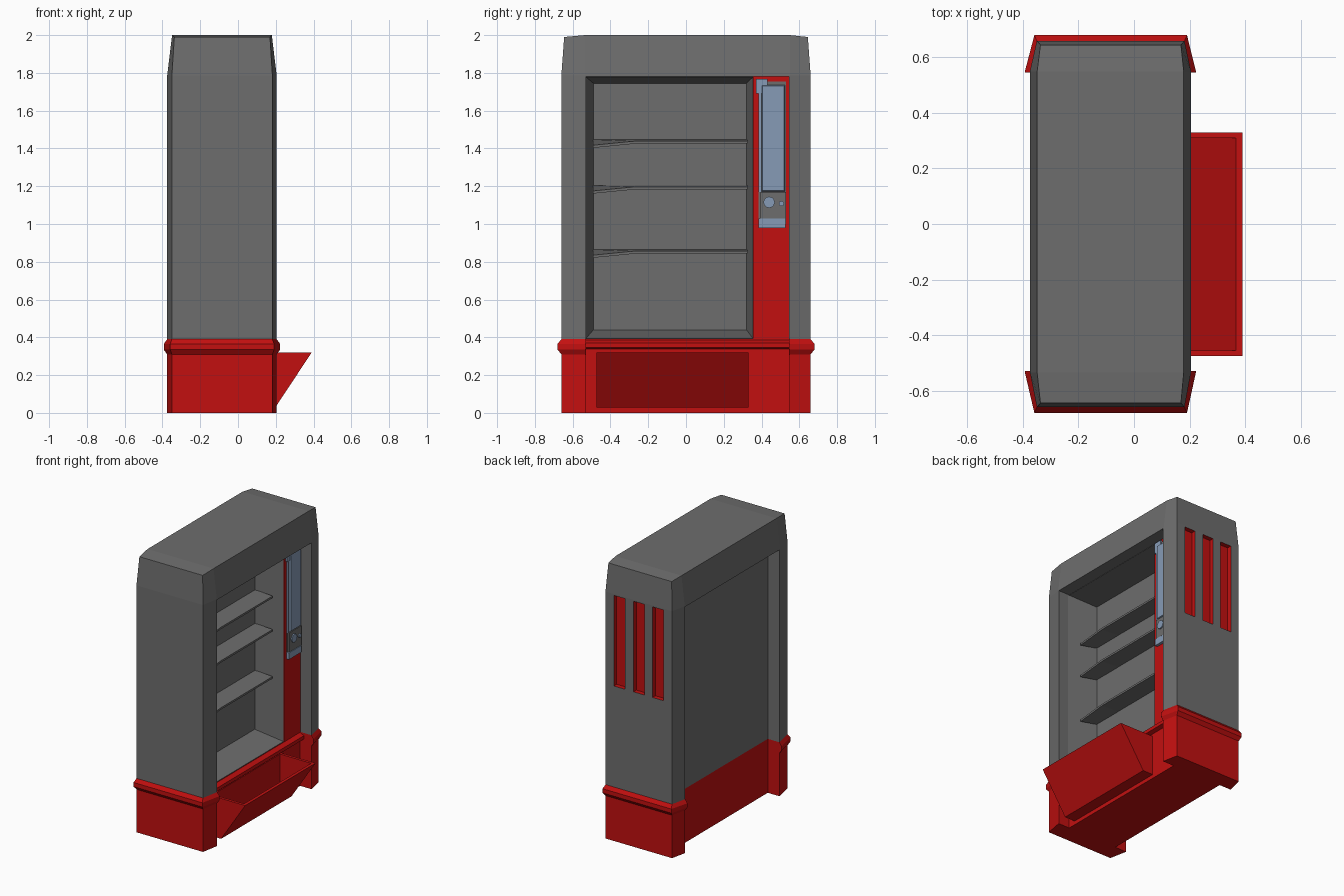
import bpy, bmesh, math
from mathutils import Vector

if "Cube" in bpy.data.objects:
    bpy.data.objects.remove(bpy.data.objects["Cube"])


def material(name, rgb):
    m = bpy.data.materials.new(name)
    m.diffuse_color = (*rgb, 1)
    m.use_nodes = True
    m.node_tree.nodes["Principled BSDF"].inputs["Base Color"].default_value = m.diffuse_color
    return m


GREY = material("dark_grey", (0.155, 0.155, 0.155))
RED = material("red", (0.54, 0.005, 0.005))
BLUE = material("pale_blue", (0.24, 0.33, 0.47))


def make(name, verts, faces, *mats):
    bm = bmesh.new()
    vs = [bm.verts.new(v) for v in verts]
    for f in faces:
        bm.faces.new([vs[i] for i in f])
    bmesh.ops.recalc_face_normals(bm, faces=bm.faces)
    me = bpy.data.meshes.new(name)
    bm.to_mesh(me)
    bm.free()
    for m in mats:
        me.materials.append(m)
    ob = bpy.data.objects.new(name, me)
    bpy.context.collection.objects.link(ob)
    return ob


def frustum(name, x0, r0, x1, r1, *mats):
    """Box between two y/z rectangles (ya, yb, za, zb) at x0 and x1."""
    verts = [(x, y, z) for x, r in ((x0, r0), (x1, r1))
             for y, z in ((r[0], r[2]), (r[1], r[2]), (r[1], r[3]), (r[0], r[3]))]
    sides = [(i, (i + 1) % 4, 4 + (i + 1) % 4, 4 + i) for i in range(4)]
    return make(name, verts, [(0, 1, 2, 3), (4, 5, 6, 7)] + sides, *mats)


def box(name, x0, x1, y0, y1, z0, z1, *mats):
    return frustum(name, x0, (y0, y1, z0, z1), x1, (y0, y1, z0, z1), *mats)


def prism(name, profile, y0, y1, *mats):
    """Extrude an x/z profile along y."""
    n = len(profile)
    verts = [(x, y, z) for y in (y0, y1) for x, z in profile]
    sides = [(i, (i + 1) % n, n + (i + 1) % n, n + i) for i in range(n)]
    return make(name, verts, [range(n), range(n, 2 * n)] + sides, *mats)


def loft(name, sections, *mats):
    """Stack eight-sided plan outlines: (z, z at ends, x offset, y offset)."""
    verts = []
    for z, ze, ox, oy in sections:
        xa, xb, ea, eb = -0.375 - ox, 0.205 + ox, -0.35 - ox / 2, 0.182 + ox / 2
        verts += [(xa, -0.535, z), (ea, -0.66 - oy, ze), (eb, -0.66 - oy, ze), (xb, -0.535, z),
                  (xb, 0.55, z), (eb, 0.66 + oy, ze), (ea, 0.66 + oy, ze), (xa, 0.55, z)]
    faces = []
    for s in range(len(sections) - 1):
        a = 8 * s
        faces += [(a + i, a + (i + 1) % 8, a + 8 + (i + 1) % 8, a + 8 + i) for i in range(8)]
    for a in (0, 8 * (len(sections) - 1)):
        faces += [(a, a + 1, a + 2, a + 3), (a, a + 3, a + 4, a + 7), (a + 4, a + 5, a + 6, a + 7)]
    return make(name, verts, faces, *mats)


def cut(ob, cutters):
    for c in cutters:
        mod = ob.modifiers.new("cut", 'BOOLEAN')
        mod.operation, mod.solver, mod.object = 'DIFFERENCE', 'EXACT', c
    dg = bpy.context.evaluated_depsgraph_get()
    dg.update()
    me = bpy.data.meshes.new_from_object(ob.evaluated_get(dg))
    ob.modifiers.clear()
    ob.data = me


# Cabinet and base shells
cabinet = loft("cabinet", [(0.39, 0.39, 0, 0), (1.785, 1.785, 0, 0),
                           (2.0, 1.99, -0.026, -0.015)], GREY, RED)
base = loft("base", [(0, 0, 0, 0), (0.31, 0.31, 0, 0), (0.335, 0.335, 0.018, 0.02),
                     (0.365, 0.365, 0.018, 0.02), (0.39, 0.39, 0, 0)], RED)

# Recesses front and back, display opening, side vents
FX = 0.115
recesses = [box("front_recess_cutter", FX, 0.5, -0.53, 0.545, -0.1, 1.78),
            box("back_recess_cutter", -0.6, -0.283, -0.53, 0.545, -0.1, 1.78)]
k = 0.01 / 0.205
display = frustum("display_cutter", -0.09, (-0.49, 0.32, 0.44, 1.745),
                  FX + 0.01, (-0.53 - 0.04 * k, 0.355 + 0.035 * k, 0.393 - 0.05 * k, 1.778 + 0.035 * k))
vents = [box("vent_cutter", x, x + 0.088, 0.627, 0.8, 1.12, 1.775) for x in (-0.282, -0.13, 0.027)]
cutters = recesses + [display] + vents
cut(cabinet, cutters)
cut(base, recesses)
for c in cutters:
    bpy.data.objects.remove(c)
for p in cabinet.data.polygons:
    c = p.center
    if 0.62 < c.y < 0.655 and 1.1 < c.z < 1.785 and -0.3 < c.x < 0.13:
        p.material_index = 1

# Control side panel and front ledge
box("control_panel", FX - 0.01, FX + 0.004, 0.355, 0.546, 0.39, 1.78, RED)
prism("front_ledge", [(FX - 0.01, 0.335), (FX + 0.03, 0.345), (FX + 0.03, 0.37), (FX - 0.01, 0.392)],
      -0.531, 0.546, RED)

# Open collection bin
bin_ob = prism("collection_bin", [(FX - 0.005, 0.32), (0.39, 0.32), (0.197, 0.028), (FX - 0.005, 0.028)],
               -0.475, 0.33, RED)
hollow = prism("bin_cutter", [(FX + 0.005, 0.4), (0.42, 0.4), (0.187, 0.045), (FX + 0.005, 0.045)],
               -0.455, 0.31)
cut(bin_ob, [hollow])
bpy.data.objects.remove(hollow)

# Shelves, drooping slightly at the front left
for n, z in enumerate((0.865, 1.205, 1.447)):
    verts = []
    for y, drop in ((-0.492, 0.03), (-0.27, 0.008), (0.325, 0.008)):
        verts += [(-0.095, y, z), (0.05, y, z - drop), (0.05, y, z - drop - 0.014), (-0.095, y, z - 0.014)]
    faces = [(0, 1, 2, 3), (8, 9, 10, 11)]
    for a in (0, 4):
        faces += [(a + i, a + (i + 1) % 4, a + 4 + (i + 1) % 4, a + 4 + i) for i in range(4)]
    make(f"shelf_{n + 1}", verts, faces, GREY)

# Payment unit
P = FX
box("payment_back_plate", P, P + 0.010, 0.385, 0.53, 1.0, 1.755, GREY)
frustum("payment_screen", P, (0.398, 0.525, 1.17, 1.738),
        P + 0.025, (0.405, 0.52, 1.178, 1.73), BLUE)
box("payment_top_tab", P, P + 0.018, 0.37, 0.432, 1.69, 1.767, BLUE)
box("payment_left_strip", P, P + 0.016, 0.383, 0.398, 1.17, 1.69, BLUE)
box("keypad_block", P, P + 0.022, 0.392, 0.53, 1.03, 1.17, GREY)
box("coin_tray", P, P + 0.024, 0.383, 0.527, 0.98, 1.028, BLUE)


def button(name, y, z, r):
    n = 12
    ring = [(y + r * math.cos(2 * math.pi * i / n), z + r * math.sin(2 * math.pi * i / n)) for i in range(n)]
    verts = [(x, a, b) for x in (P + 0.015, P + 0.03) for a, b in ring]
    sides = [(i, (i + 1) % n, n + (i + 1) % n, n + i) for i in range(n)]
    make(name, verts, [range(n), range(n, 2 * n)] + sides, BLUE)


button("round_button", 0.44, 1.115, 0.03)
button("small_button", 0.505, 1.108, 0.014)
